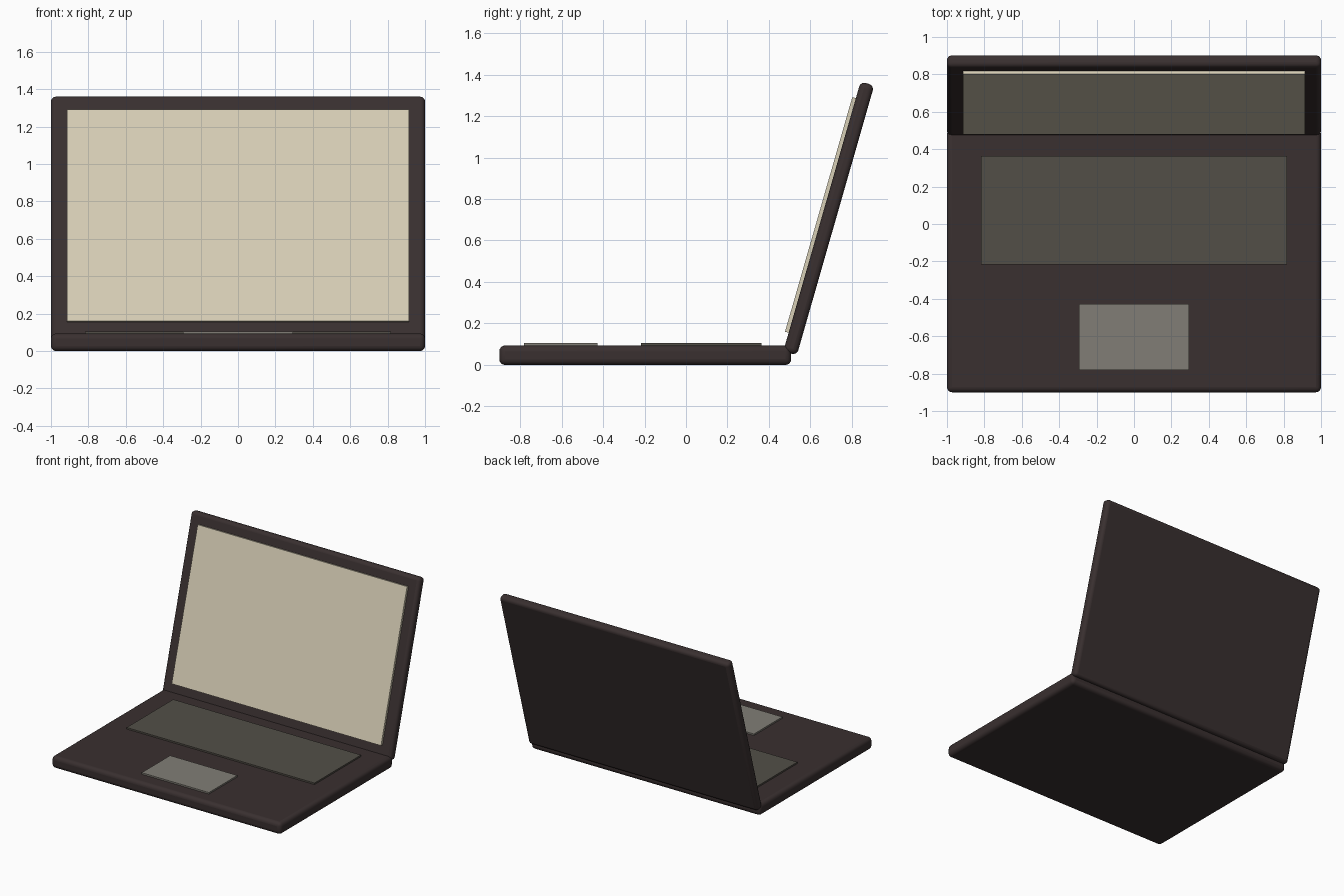
import bpy
import math
from mathutils import Matrix, Vector

cube = bpy.data.objects.get("Cube")
if cube:
    bpy.data.objects.remove(cube, do_unlink=True)


def material(name, rgb):
    mat = bpy.data.materials.new(name)
    mat.use_nodes = True
    mat.diffuse_color = (*rgb, 1)
    bsdf = mat.node_tree.nodes["Principled BSDF"]
    bsdf.inputs["Base Color"].default_value = (*rgb, 1)
    bsdf.inputs["Roughness"].default_value = 0.6
    return mat


def slab(name, size, location, mat, bevel=0, frame=Matrix()):
    """Box of a given size, placed in a frame, with optional rounded edges."""
    bpy.ops.mesh.primitive_cube_add(size=1)
    obj = bpy.context.object
    obj.name = name
    obj.data.transform(Matrix.Diagonal((*size, 1)))
    obj.matrix_world = frame @ Matrix.Translation(Vector(location))
    obj.data.materials.append(mat)
    if bevel:
        mod = obj.modifiers.new("rounded_edges", "BEVEL")
        mod.width = bevel
        mod.segments = 4
        bpy.ops.object.shade_smooth_by_angle(angle=math.radians(40))
    return obj


casing = material("dark brown casing", (0.041, 0.029, 0.029))
glass = material("cream screen", (0.68, 0.62, 0.47))
keys = material("dark grey keyboard", (0.085, 0.078, 0.064))
pad = material("grey trackpad", (0.22, 0.207, 0.18))

# Base with the keyboard and trackpad plates
BASE_TOP = 0.094
slab("base", (2, 1.407, BASE_TOP), (0, -0.1965, BASE_TOP / 2), casing, 0.028)
slab("keyboard", (1.638, 0.58, 0.024), (0, 0.073, BASE_TOP), keys)
slab("trackpad", (0.586, 0.354, 0.024), (0, -0.604, BASE_TOP), pad)

# Lid leaning back, with the screen plate on its front
LID_THICKNESS = 0.068
lid_frame = Matrix.Translation((0, 0.688, 0.7065)) @ Matrix.Rotation(math.radians(-16), 4, "X")
slab("lid", (2, LID_THICKNESS, 1.353), (0, 0, 0), casing, 0.025, lid_frame)
slab("screen", (1.826, 0.036, 1.176), (0, -LID_THICKNESS / 2, 0.005), glass, 0, lid_frame)
